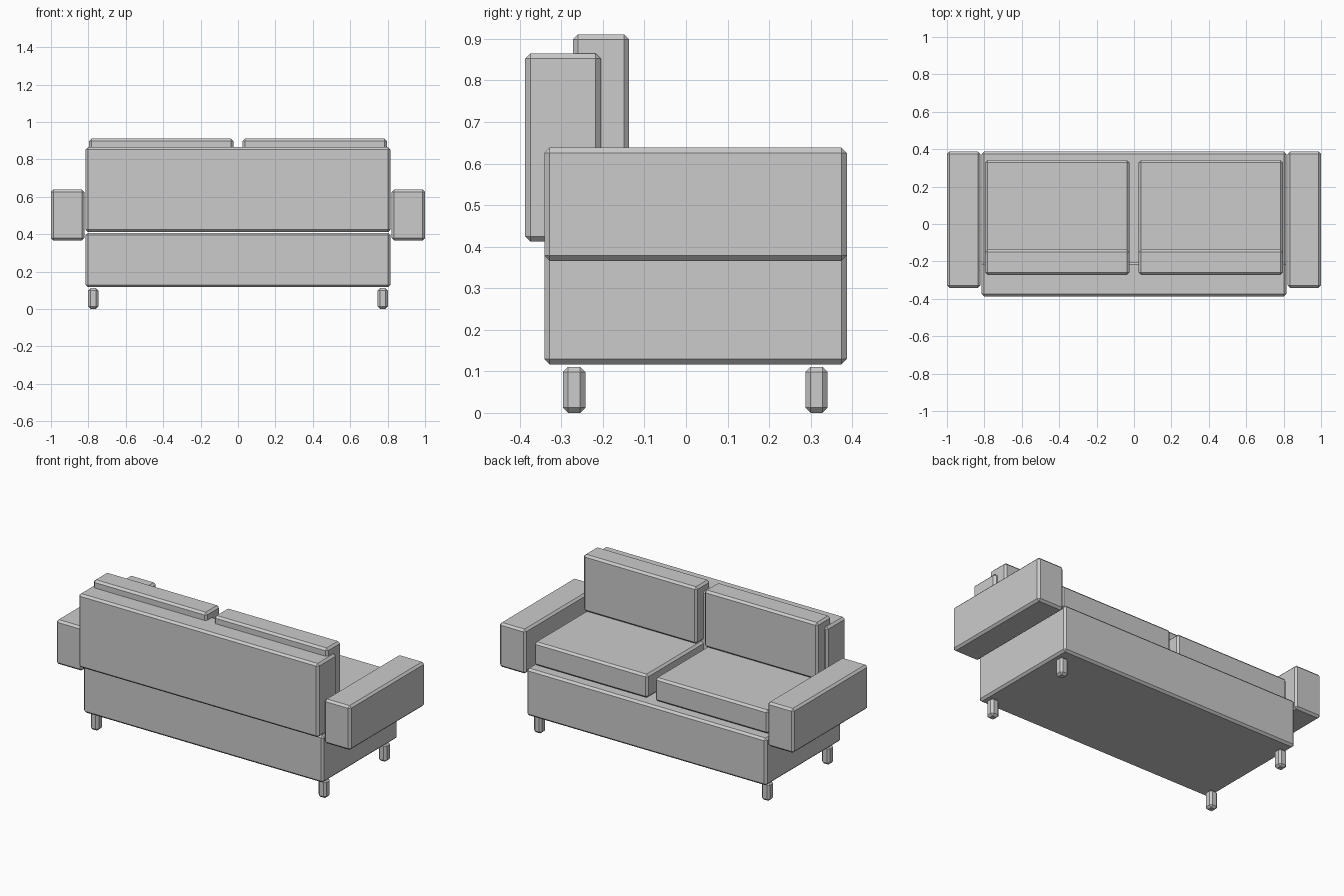
import bpy, bmesh
from mathutils import Vector

if "Cube" in bpy.data.objects:
    bpy.data.objects.remove(bpy.data.objects["Cube"])

BEVEL = 0.0125


def block(name, lo, hi, mirror=False):
    """Chamfered box between two corners, optionally mirrored across x = 0."""
    lo, hi = Vector(lo), Vector(hi)
    size, mid = hi - lo, (lo + hi) / 2
    bm = bmesh.new()
    bmesh.ops.create_cube(bm, size=1)
    bmesh.ops.scale(bm, vec=size, verts=bm.verts)
    bmesh.ops.translate(bm, vec=mid, verts=bm.verts)
    mesh = bpy.data.meshes.new(name)
    bm.to_mesh(mesh)
    bm.free()
    obj = bpy.data.objects.new(name, mesh)
    bpy.context.collection.objects.link(obj)
    bev = obj.modifiers.new("Chamfer", 'BEVEL')
    bev.width = BEVEL
    bev.segments = 1
    if mirror:
        mir = obj.modifiers.new("Mirror", 'MIRROR')
        mir.use_axis = (True, False, False)
        mir.use_mirror_merge = False
    return obj


# Seat base and backrest panel
block("base", (-0.815, -0.341, 0.117), (0.815, 0.387, 0.407))
block("backrest", (-0.815, -0.387, 0.412), (0.815, -0.205, 0.865))

# Armrests
block("armrest", (0.822, -0.341, 0.366), (1.0, 0.387, 0.638), mirror=True)

# Seat and back cushions, one pair each
block("seat_cushion", (0.025, -0.265, 0.413), (0.796, 0.341, 0.557), mirror=True)
block("back_cushion", (0.025, -0.272, 0.562), (0.796, -0.137, 0.911), mirror=True)

# Legs, a pair at each end of the depth
for name, y in (("back_leg", -0.269), ("front_leg", 0.314)):
    block(name, (0.747, y - 0.027, 0.0), (0.801, y + 0.027, 0.111), mirror=True)
